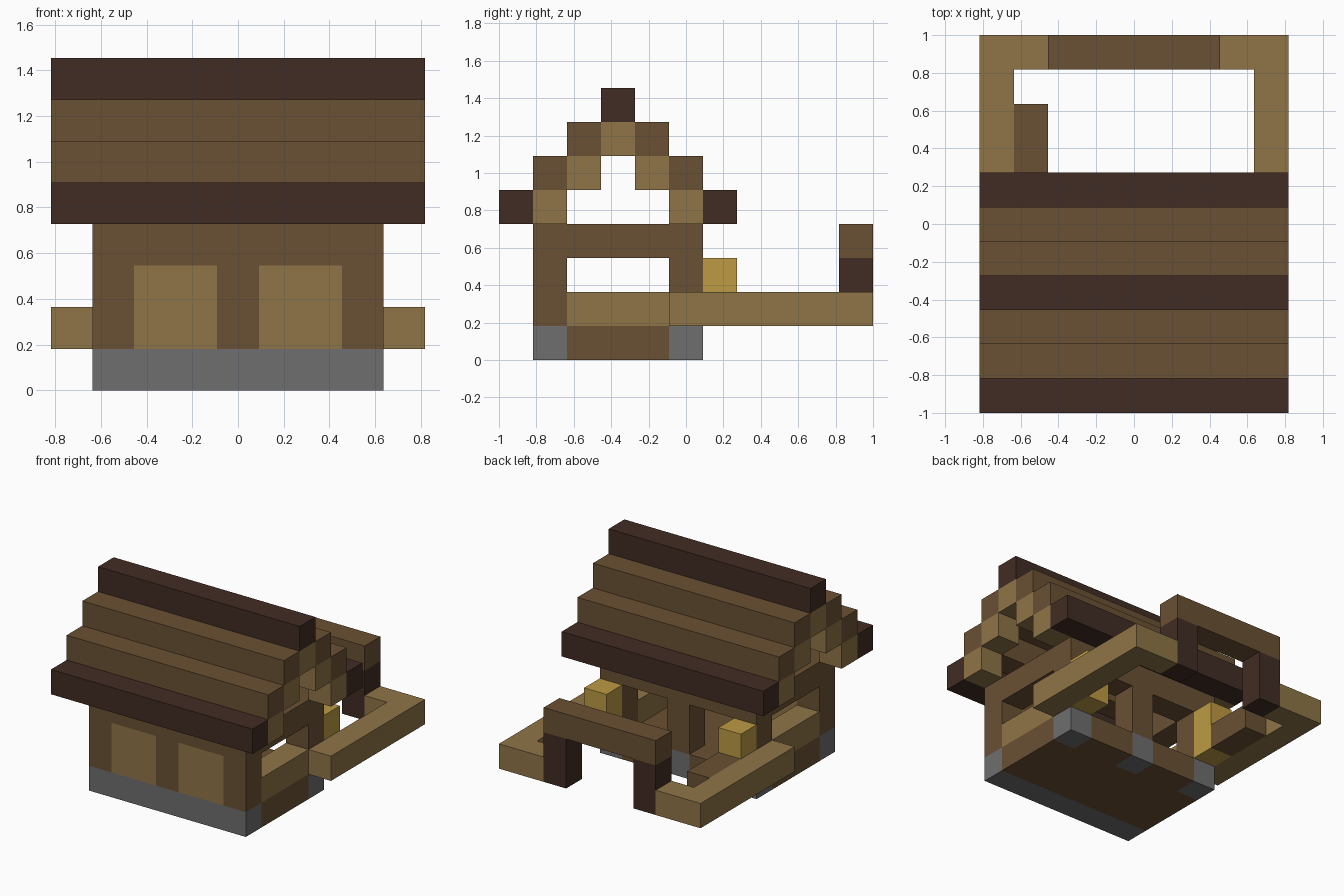
import bpy
import bmesh
from mathutils import Vector

if "Cube" in bpy.data.objects:
    bpy.data.objects.remove(bpy.data.objects["Cube"], do_unlink=True)

CELL = 2 / 11
MID_X, MID_Y = 4.5, 5.5


def srgb(hex_code):
    vals = [int(hex_code[i:i + 2], 16) / 255 for i in (0, 2, 4)]
    return [v / 12.92 if v <= 0.04045 else ((v + 0.055) / 1.055) ** 2.4 for v in vals] + [1]


def make_material(name, hex_code):
    mat = bpy.data.materials.new(name)
    mat.use_nodes = True
    colour = srgb(hex_code)
    mat.diffuse_color = colour
    bsdf = mat.node_tree.nodes["Principled BSDF"]
    bsdf.inputs["Base Color"].default_value = colour
    bsdf.inputs["Roughness"].default_value = 0.9
    return mat


dark = make_material("dark wood", "412C23")
brown = make_material("brown wood", "6A5133")
tan = make_material("tan wood", "8F7547")
grey = make_material("grey stone", "6E6E6E")
straw = make_material("yellow straw", "BD9B44")


def block(name, mat, xs, ys, zs):
    """Box covering an inclusive range of grid cells on each axis."""
    spans = [(r, r) if isinstance(r, int) else r for r in (xs, ys, zs)]
    low = Vector([s[0] for s in spans])
    high = Vector([s[1] + 1 for s in spans])
    shift = Vector((MID_X, MID_Y, 0))
    mesh = bpy.data.meshes.new(name)
    bm = bmesh.new()
    bmesh.ops.create_cube(bm, size=1)
    for v in bm.verts:
        v.co = Vector([high[a] if v.co[a] > 0 else low[a] for a in range(3)])
        v.co = (v.co - shift) * CELL
    bm.to_mesh(mesh)
    bm.free()
    mesh.materials.append(mat)
    obj = bpy.data.objects.new(name, mesh)
    bpy.context.collection.objects.link(obj)
    return obj


def pair(name, mat, x, ys, zs):
    """Matching blocks on the left and right of the model."""
    lo, hi = x if isinstance(x, tuple) else (x, x)
    block("right_" + name, mat, x, ys, zs)
    block("left_" + name, mat, (8 - hi, 8 - lo), ys, zs)


# Foundation and floor
block("front_foundation", grey, (1, 7), 1, 0)
block("floor", brown, (1, 7), (2, 4), 0)
pair("back_footing", grey, 1, 5, 0)
block("middle_footing", grey, 4, 5, 0)
pair("back_sill", brown, (2, 3), 5, 0)

# Front wall with its two panels
pair("front_post", brown, 1, 1, (1, 2))
block("front_middle_post", brown, 4, 1, (1, 2))
pair("front_panel", tan, (2, 3), 1, (1, 2))
block("front_lintel", brown, (1, 7), 1, 3)

# Open back and sides
pair("back_post", brown, 1, 5, (1, 2))
block("back_middle_post", brown, 4, 5, (1, 2))
block("back_lintel", brown, (1, 7), 5, 3)
pair("side_rail", tan, 1, (2, 4), 1)
pair("side_beam", brown, 1, (2, 4), 3)

# Stepped roof, climbing to the ridge from both eaves
for step, mat in enumerate((dark, brown, brown)):
    for side, y in (("front", step), ("back", 6 - step)):
        block(f"{side}_roof_step_{step}", mat, (0, 8), y, 4 + step)
        if step < 2:
            inner = y + (1 if side == "front" else -1)
            pair(f"{side}_gable_trim_{step}", tan, 0, inner, 4 + step)
block("roof_ridge", dark, (0, 8), 3, 7)
pair("gable_peak_trim", tan, 0, 3, 6)

# Yard fence and gate
pair("fence_rail", tan, 0, (5, 10), 1)
pair("fence_corner", tan, 1, 10, 1)
pair("gate_post", dark, 2, 10, (1, 2))
block("gate_beam", brown, (2, 6), 10, 3)

# Straw stacks and the trough
pair("straw_stack", straw, 1, 6, (1, 2))
block("trough", brown, 1, (7, 8), 1)
